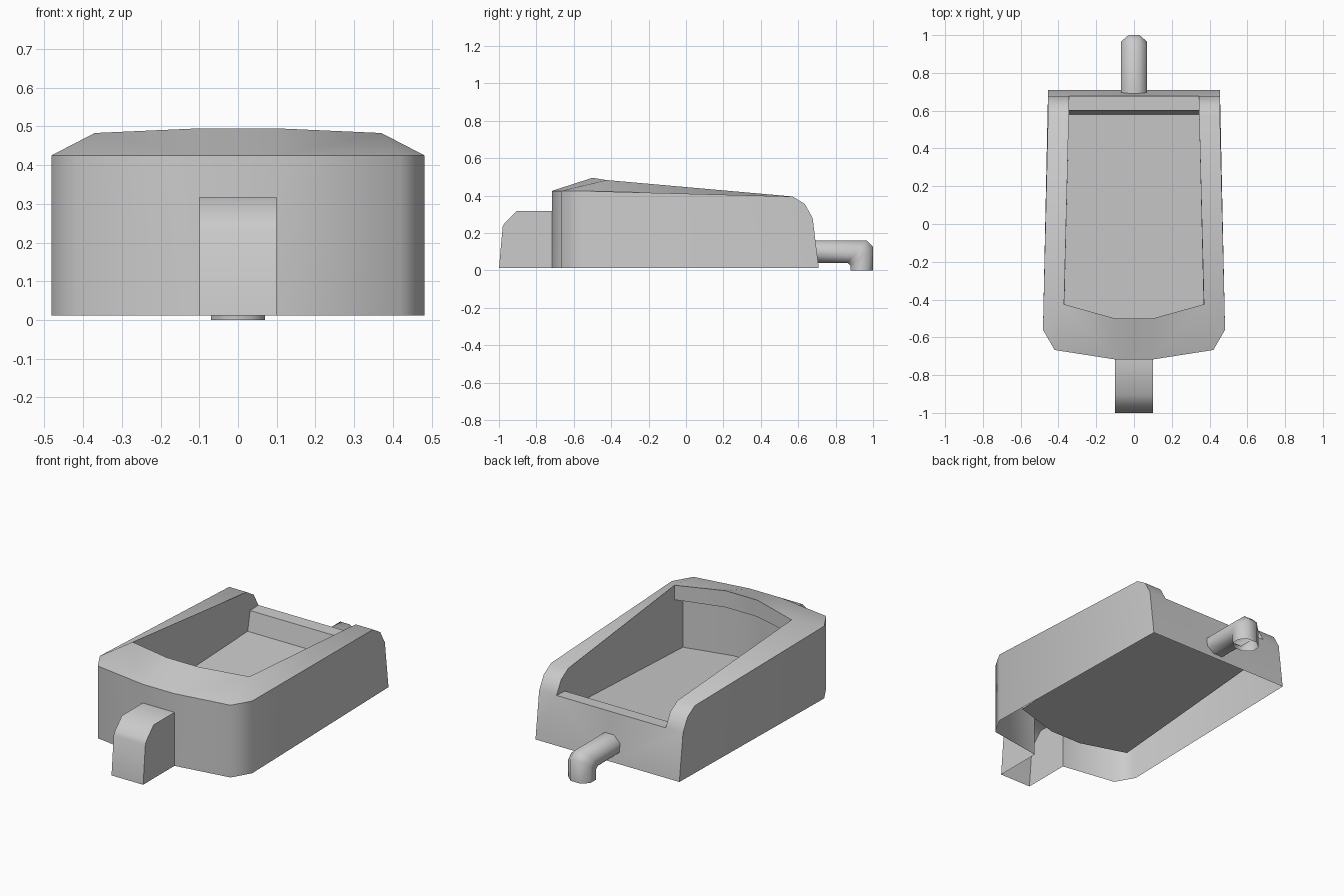
import bpy, bmesh, math

if "Cube" in bpy.data.objects:
    bpy.data.objects.remove(bpy.data.objects["Cube"])


def make(name, faces, mirror=True):
    """Build an object from lists of corner points, welding shared corners."""
    bm = bmesh.new()
    for pts in faces:
        bm.faces.new([bm.verts.new(p) for p in pts])
    bmesh.ops.remove_doubles(bm, verts=bm.verts, dist=1e-4)
    bmesh.ops.recalc_face_normals(bm, faces=bm.faces)
    me = bpy.data.meshes.new(name)
    bm.to_mesh(me)
    bm.free()
    ob = bpy.data.objects.new(name, me)
    bpy.context.collection.objects.link(ob)
    bpy.ops.object.select_all(action='DESELECT')
    ob.select_set(True)
    bpy.context.view_layer.objects.active = ob
    bpy.ops.object.shade_smooth_by_angle(angle=math.radians(55))
    if mirror:
        ob.modifiers.new("Mirror", 'MIRROR')
    return ob


def strip(a, b):
    """Quads between two equally long point rows."""
    return [[a[i], a[i + 1], b[i + 1], b[i]] for i in range(len(a) - 1)]


def at_z(p, z):
    return (p[0], p[1], z)


BASE = 0.012
BLOCK_TOP = 0.318

# Half of the rim: outer edge and inner edge, front centre to back
back = [(0.57, 0.395), (0.635, 0.355), (0.677, 0.28)]
outer = [(0, -.717, .425), (.1, -.717, .425), (.42, -.667, .425), (.482, -.56, .425)]
outer += [(.455, y, z) for y, z in back]
side_in = [(.345, y, z) for y, z in back]
inner = [(0, -.5, .495), (.1, -.5, .495), (.37, -.425, .483)]
faces = strip(outer[:3], inner)
faces.append([outer[2], outer[3], inner[2]])
faces.append([outer[3], outer[4], side_in[0], inner[2]])
faces += strip(outer[4:], side_in)

# Outer walls (open behind the front block) and back wall
faces += strip(outer[:2], [at_z(p, BLOCK_TOP) for p in outer[:2]])
faces.append([outer[1], outer[2], at_z(outer[2], BASE), at_z(outer[1], BASE),
              at_z(outer[1], BLOCK_TOP)])
faces += strip(outer[2:4], [at_z(p, BASE) for p in outer[2:4]])
corner = (.455, .71, BASE)
faces.append([at_z(outer[3], BASE), corner] + outer[:2:-1])
faces.append([(0, .677, .28), side_in[2], outer[6], corner, (0, .71, BASE)])

# Basin: undercut front lip, front wall, sloping floor, back step and ledge
lip = [at_z(p, .40) for p in inner]
under = [(x, y - .075, z) for x, y, z in lip]
floor = [at_z(p, z) for p, z in zip(under, (.094, .094, .10))]
faces += strip(inner, lip) + strip(lip, under) + strip(under, floor)
floor_back, step = (.345, .58, .167), (.345, .602, .277)
faces.append(floor + [floor_back, (0, .58, .167)])
chain = [floor_back, step, side_in[2]]
faces += strip(chain, [(0, y, z) for _, y, z in chain])
faces.append([inner[2]] + side_in + [step, floor_back, floor[2], under[2], lip[2]])
make("basin_body", faces)

# Front block, open underneath and towards the basin
prof = [(-1, BASE), (-.98, .235), (-.968, .255), (-.905, BLOCK_TOP), (-.717, BLOCK_TOP)]
edge = [(.1, y, z) for y, z in prof]
block = strip(edge, [(0, y, z) for y, z in prof])
block.append(edge + [(.1, -.717, BASE)])
make("front_block", block)

# Outlet pipe at the back: eight-sided sections given by outer and inner bend points
sections = [((.685, .16), (.685, .04)), ((.965, .16), (.865, .04)),
            ((1.0, .125), (.88, .025)), ((1.0, 0), (.88, 0))]
rings = []
for (oy, oz), (iy, iz) in sections:
    ring = []
    for k in range(9):
        a = math.pi / 8 + k * math.pi / 4
        r = 1 / math.cos(math.pi / 8)
        t = .5 + .5 * r * math.cos(a)
        ring.append((.07 * r * math.sin(a), iy + (oy - iy) * t, iz + (oz - iz) * t))
    rings.append(ring)
pipe = []
for a, b in zip(rings, rings[1:]):
    pipe += strip(a, b)
make("outlet_pipe", pipe, mirror=False)
